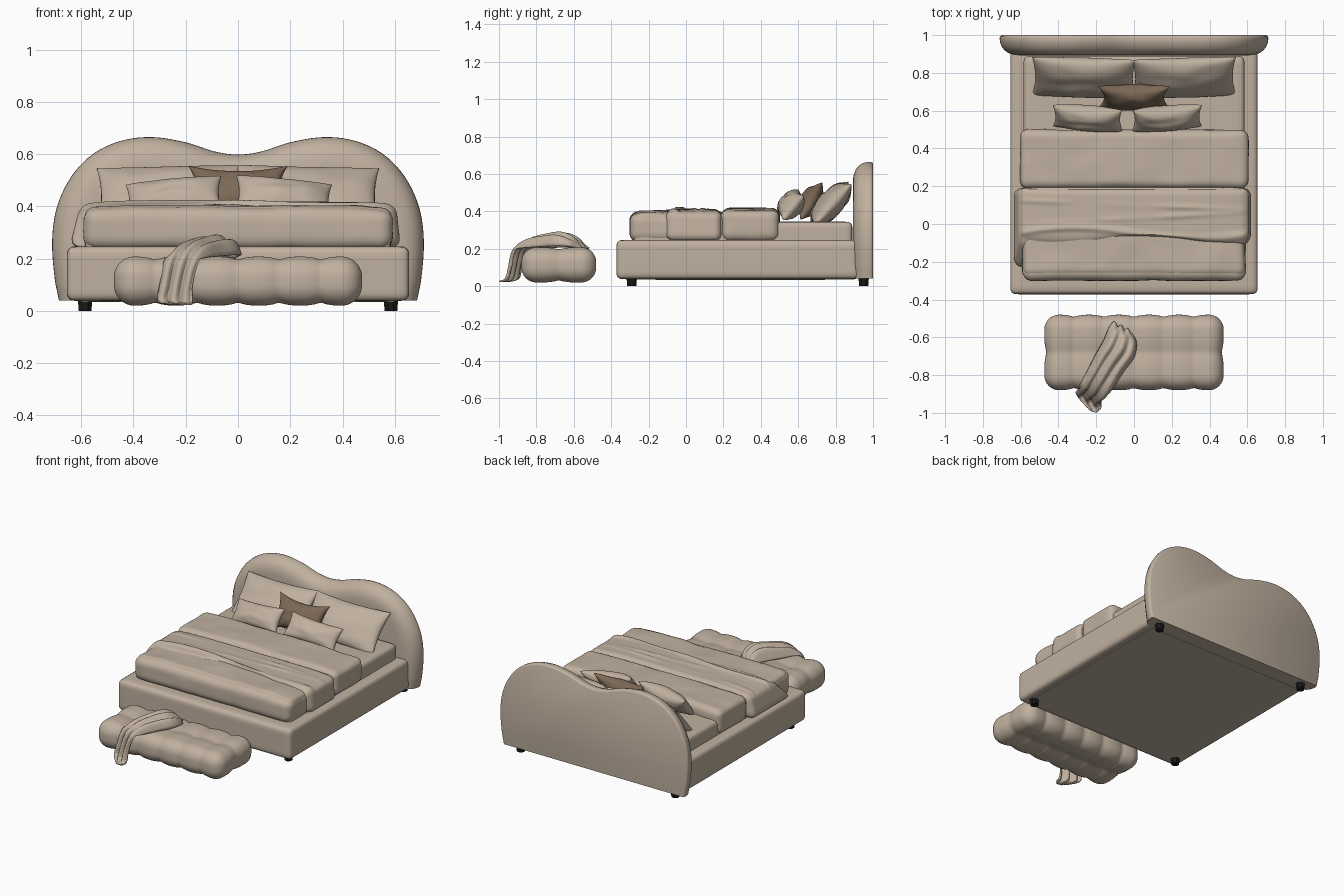
import bpy, bmesh, math
from mathutils import Vector, Matrix, noise

if "Cube" in bpy.data.objects:
    bpy.data.objects.remove(bpy.data.objects["Cube"])


def material(name, color):
    m = bpy.data.materials.new(name)
    m.use_nodes = True
    m.diffuse_color = (*color, 1)
    bsdf = m.node_tree.nodes["Principled BSDF"]
    bsdf.inputs["Base Color"].default_value = (*color, 1)
    bsdf.inputs["Roughness"].default_value = 0.8
    return m


FABRIC = material("beige fabric", (0.53, 0.44, 0.35))
BROWN = material("brown fabric", (0.2, 0.14, 0.09))
BLACK = material("black plastic", (0.01, 0.01, 0.01))


def finish(name, bm, mat, angle=50):
    bmesh.ops.recalc_face_normals(bm, faces=bm.faces)
    mesh = bpy.data.meshes.new(name)
    bm.to_mesh(mesh)
    bm.free()
    mesh.materials.append(mat)
    obj = bpy.data.objects.new(name, mesh)
    bpy.context.collection.objects.link(obj)
    bpy.ops.object.select_all(action="DESELECT")
    obj.select_set(True)
    bpy.context.view_layer.objects.active = obj
    bpy.ops.object.shade_smooth_by_angle(angle=math.radians(angle))
    return obj


def spline(points, steps):
    """Smooth curve through points of any dimension."""
    pts = [Vector(p) for p in points]
    pts = [2 * pts[0] - pts[1]] + pts + [2 * pts[-1] - pts[-2]]
    out = []
    for a, b, c, d in zip(pts, pts[1:], pts[2:], pts[3:]):
        for i in range(steps):
            t = i / steps
            out.append(b + (c - a) * (t / 2) + (2 * a - 5 * b + 4 * c - d) * (t * t / 2)
                       + (3 * b - a - 3 * c + d) * (t ** 3 / 2))
    return out + [pts[-2]]


def soft_box(name, lo, hi, radius, cuts, mat=FABRIC, warp=None):
    """Rounded box with a fine grid; warp(point, normal) shapes it further."""
    bm = bmesh.new()
    bmesh.ops.create_cube(bm, size=2)
    for axis in range(3):
        edges = [e for e in bm.edges if abs((e.verts[0].co - e.verts[1].co)[axis]) > 0.5]
        bmesh.ops.subdivide_edges(bm, edges=edges, cuts=cuts[axis], use_grid_fill=True)
    for v in bm.verts:
        p, q = Vector(), Vector()
        for k in range(3):
            u = math.sin(v.co[k] * math.pi / 2)
            p[k] = (lo[k] + hi[k]) / 2 + u * (hi[k] - lo[k]) / 2
            q[k] = min(max(p[k], lo[k] + radius), hi[k] - radius)
        n = (p - q).normalized()
        p = q + n * radius
        v.co = warp(p, n) if warp else p
    return finish(name, bm, mat)


def ridge(value, width):
    return math.exp(-(value / width) ** 2)


# Headboard: double-humped outline, flat back, padded front
half = [(0.685, 0.04), (0.702, 0.13), (0.711, 0.27), (0.692, 0.4), (0.637, 0.515), (0.555, 0.6),
        (0.45, 0.65), (0.33, 0.665), (0.2, 0.645), (0.09, 0.61), (0, 0.598)]
outline = spline(half + [(-x, z) for x, z in half[-2::-1]], 5)
bm = bmesh.new()
rings = []
for y, inset in [(1, 0.012), (0.995, 0.003), (0.985, 0), (0.965, 0.001), (0.94, 0.01),
                 (0.92, 0.025), (0.905, 0.045), (0.895, 0.075), (0.892, 0.11)]:
    ring = []
    for i, p in enumerate(outline):
        t = (outline[min(i + 1, len(outline) - 1)] - outline[max(i - 1, 0)]).normalized()
        q = p - Vector((t.y, -t.x)) * inset
        ring.append(bm.verts.new((q.x, y, max(q.y, 0.04) if 0 < i < len(outline) - 1 else 0.04)))
    rings.append(ring)
for a, b in zip(rings, rings[1:]):
    for i in range(len(a)):
        j = (i + 1) % len(a)
        bm.faces.new((a[i], a[j], b[j], b[i]))
bm.faces.new(rings[0])
bm.faces.new(rings[-1])
finish("headboard", bm, FABRIC)

# Bed frame, underside panel and mattress
soft_box("bed_frame", (-0.655, -0.372, 0.038), (0.655, 0.93, 0.247), 0.03, (24, 24, 12))
soft_box("underside_panel", (-0.6, -0.32, 0.034), (0.6, 0.9, 0.05), 0.003, (2, 2, 2))
soft_box("mattress", (-0.585, -0.28, 0.2), (0.585, 0.89, 0.345), 0.03, (24, 24, 12))

# Legs
for sx, side in ((1, "left"), (-1, "right")):
    for y, end in ((-0.29, "front"), (0.95, "back")):
        bm = bmesh.new()
        bmesh.ops.create_cone(bm, cap_ends=True, segments=8, radius1=0.026, radius2=0.03, depth=0.042,
                              matrix=Matrix.Translation((sx * 0.585, y, 0.021))
                              @ Matrix.Rotation(math.pi / 8, 4, "Z"))
        finish(f"{side}_{end}_leg", bm, BLACK, 20)


# Bedding: duvet, folded-back part and a loose blanket
def duvet_warp(p, n):
    top = max(n.z, 0)
    p.z += top * (0.006 * noise.noise(p * 5) - 0.012 * abs(p.x / 0.6) ** 4)
    return p + n * 0.005 * noise.noise(p * 9)


def blanket_warp(p, n):
    side = abs(p.x) / 0.62
    drop = max(0.4 - p.z, 0) / 0.16
    if p.x < 0 and p.y < 0.06:
        p.y -= 0.16 * drop * min(1, (0.06 - p.y) / 0.13)
    p.x += math.copysign((0.045 if p.x < 0 else 0.02) * drop, p.x) * side ** 4
    top = max(n.z, 0)
    crease = ridge(p.y + 0.05 + 0.03 * math.sin(p.x * 5), 0.018)
    waves = ridge(p.y - 0.1 + 0.04 * p.x, 0.014) + ridge(p.y - 0.03 - 0.05 * p.x, 0.014)
    p.z += top * (0.012 * crease + 0.006 * waves * (0.6 + noise.noise(p * 4)) - 0.02 * side ** 6)
    if n.y < 0:
        p.y += 0.02 * math.sin(p.x * 7 + 1) * -n.y
    return p


soft_box("duvet", (-0.59, -0.3, 0.235), (0.59, 0.22, 0.398), 0.05, (50, 30, 12), warp=duvet_warp)
soft_box("duvet_lip", (-0.585, -0.275, 0.27), (0.585, 0.1, 0.404), 0.04, (40, 24, 10), warp=duvet_warp)
soft_box("folded_duvet", (-0.605, 0.188, 0.24), (0.605, 0.5, 0.417), 0.045, (40, 30, 12), warp=duvet_warp)
soft_box("blanket", (-0.605, -0.09, 0.24), (0.605, 0.19, 0.412), 0.04, (60, 60, 12), warp=blanket_warp)


# Pillows: two pinched cushion faces meeting at a thin seam
def pillow(name, size, loc, lean, yaw=0, roll=0, mat=FABRIC, pinch=0.1, n=28):
    w, h, t = size
    bm = bmesh.new()
    bmesh.ops.create_grid(bm, x_segments=n, y_segments=n, size=1)
    back = bmesh.ops.duplicate(bm, geom=bm.faces[:] + bm.edges[:] + bm.verts[:])["geom"]
    back = {g for g in back if isinstance(g, bmesh.types.BMVert)}
    for v in bm.verts:
        u, s = math.sin(v.co.x * math.pi / 2), math.sin(v.co.y * math.pi / 2)
        puff = max((1 - u * u) * (1 - s * s), 0) ** 0.45
        puff *= 1 + 0.15 * noise.noise(Vector((u * 2, s * 2, loc[0] * 9)))
        v.co = (w * u * (1 - pinch * (1 - s * s)), h * s * (1 - pinch * 1.6 * (1 - u * u)),
                (-t if v in back else t) * puff)
    bmesh.ops.remove_doubles(bm, verts=bm.verts, dist=0.0002)
    rot = [Matrix.Rotation(math.radians(a), 4, k) for a, k in ((yaw, "Z"), (lean, "X"), (roll, "Z"))]
    bm.transform(Matrix.Translation(loc) @ rot[0] @ rot[1] @ rot[2])
    finish(name, bm, mat, 70)


for sx, side in ((1, "left"), (-1, "right")):
    pillow(f"{side}_large_pillow", (0.275, 0.15, 0.065), (sx * 0.265, 0.775, 0.44), 48, sx * 3, -sx * 2, pinch=0.06)
    pillow(f"{side}_small_pillow", (0.185, 0.085, 0.06), (sx * 0.175 - 0.07 * (sx < 0), 0.56, 0.435),
           50, sx * 9, -sx * 7, pinch=0.07)
pillow("accent_pillow", (0.19, 0.115, 0.06), (0, 0.67, 0.455), 60, mat=BROWN, pinch=0.17)


# Tufted bench: seams pull the padding inwards
def tuft(p, n):
    across = abs(math.sin(math.pi * (p.x + 0.475) / 0.1583)) if abs(p.x) < 0.4 else 1
    along = min(abs(p.y + 0.68) / 0.07, 1)
    return p - n * (0.016 * (1 - across ** 0.5) + 0.014 * (1 - along ** 0.5))


soft_box("bench", (-0.475, -0.88, 0.02), (0.475, -0.48, 0.208), 0.08, (90, 40, 20), warp=tuft)

# Throw: a folded strip running over the bench to the floor (x, y, z, half width)
path = spline([(-0.06, -0.55, 0.205, 0.055), (-0.06, -0.59, 0.25, 0.08), (-0.08, -0.66, 0.276, 0.09),
               (-0.13, -0.74, 0.268, 0.085), (-0.18, -0.83, 0.245, 0.08), (-0.215, -0.89, 0.19, 0.075),
               (-0.235, -0.915, 0.1, 0.07), (-0.24, -0.93, 0.042, 0.075), (-0.225, -0.96, 0.028, 0.055),
               (-0.215, -0.995, 0.026, 0.015)], 6)
bm = bmesh.new()
rows = []
for k, (x, y, z, w) in enumerate(path):
    row = []
    for i in range(33):
        v = i / 16 - 1
        fold = 0.012 * math.sin(v * 9 + k * 0.06) * min(1, w / 0.07)
        lift = max(z - 0.2, 0) / 0.08
        row.append(bm.verts.new((x + 0.88 * v * w, max(y - 0.47 * v * w - fold * (1 - min(lift, 1)), -0.995),
                                 max(z + fold * min(lift, 1) - 0.06 * lift * v ** 4, 0.024))))
    rows.append(row)
for a, b in zip(rows, rows[1:]):
    for i in range(32):
        bm.faces.new((a[i], a[i + 1], b[i + 1], b[i]))
throw = finish("bench_throw", bm, FABRIC, 70)
solid = throw.modifiers.new("thickness", "SOLIDIFY")
solid.thickness = 0.008
solid.offset = 0
